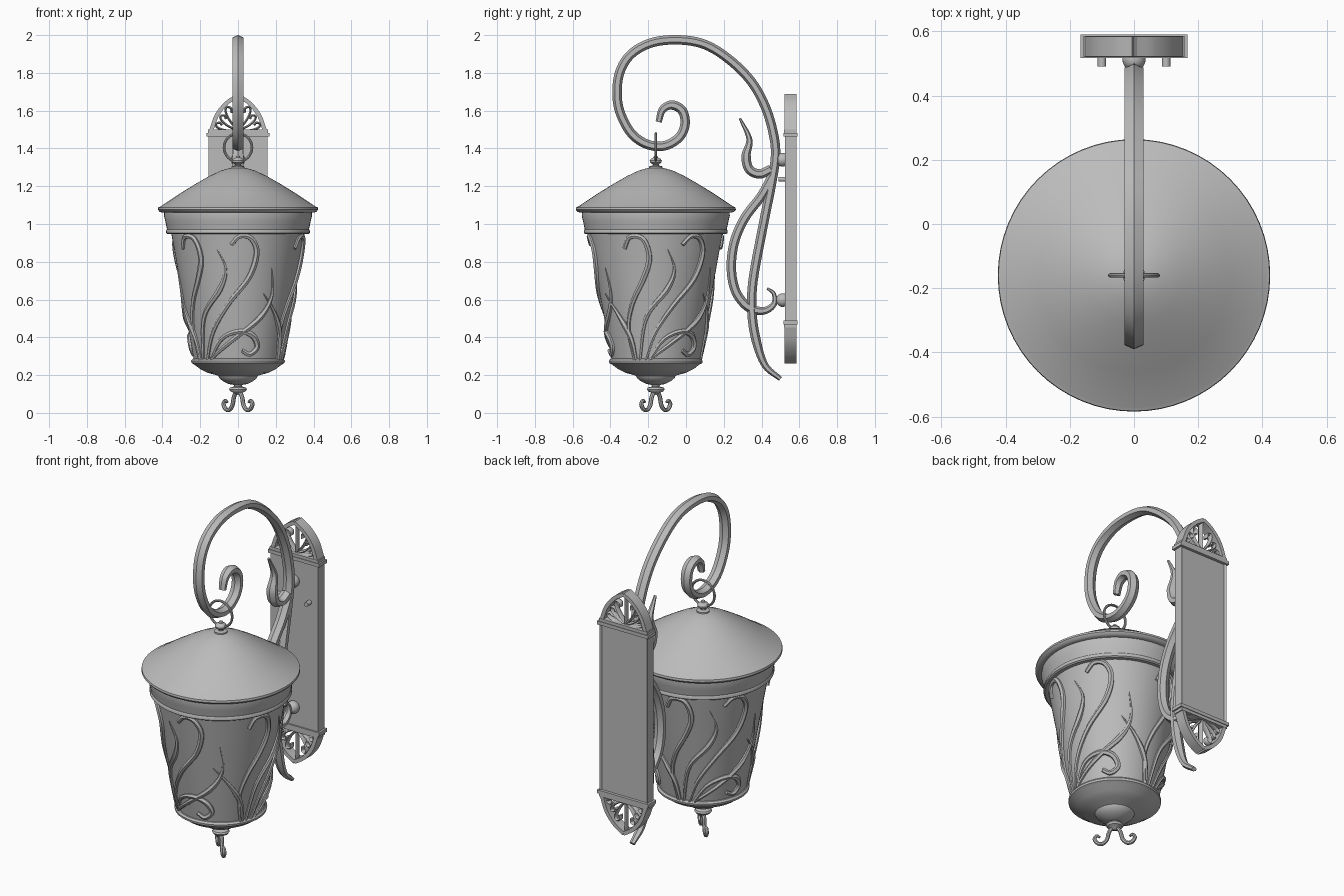
import bpy, bmesh, math
from mathutils import Vector, Matrix

old = bpy.data.objects.get("Cube")
if old:
    bpy.data.objects.remove(old)

metal = bpy.data.materials.new("grey_metal")
metal.use_nodes = True
GREY = (0.5, 0.5, 0.5, 1)
metal.diffuse_color = GREY
metal.node_tree.nodes["Principled BSDF"].inputs["Base Color"].default_value = GREY

AXIS = Vector((0, -0.16, 0))      # vertical axis of the lantern
PLATE_Y, PLATE_Z = 0.553, 0.975   # centre of the wall plate
X, Y, Z = Vector((1, 0, 0)), Vector((0, 1, 0)), Vector((0, 0, 1))


def finish(name, bm, angle=40):
    """Turn a bmesh into a named, shaded object."""
    bmesh.ops.recalc_face_normals(bm, faces=bm.faces)
    mesh = bpy.data.meshes.new(name)
    bm.to_mesh(mesh)
    bm.free()
    mesh.materials.append(metal)
    ob = bpy.data.objects.new(name, mesh)
    bpy.context.collection.objects.link(ob)
    bpy.ops.object.select_all(action='DESELECT')
    ob.select_set(True)
    bpy.context.view_layer.objects.active = ob
    bpy.ops.object.shade_smooth_by_angle(angle=math.radians(angle))
    return ob


def smooth_path(points, steps):
    """Catmull-Rom curve through the points."""
    pts = [Vector(p) for p in points]
    pts = [2 * pts[0] - pts[1]] + pts + [2 * pts[-1] - pts[-2]]
    out = []
    for a, b, c, d in zip(pts, pts[1:], pts[2:], pts[3:]):
        for i in range(steps):
            t = i / steps
            out.append(b + (c - a) * t / 2 + (a * 2 - b * 5 + c * 4 - d) * t * t / 2
                       + (b * 3 - a - c * 3 + d) * t ** 3 / 2)
    return out + [pts[-2]]


def add_sweep(bm, path, side, section, start=1, end=1, fade=0.3):
    """Sweep a section along a path; side(p) is the section's first axis."""
    rings, last = [], len(path) - 1
    for i, p in enumerate(path):
        t = (path[min(i + 1, last)] - path[max(i - 1, 0)]).normalized()
        u = side(p)
        v = u.cross(t).normalized()
        f = i / last
        k = (start + (1 - start) * min(1, f / fade)) * (end + (1 - end) * min(1, (1 - f) / fade))
        rings.append([bm.verts.new(p + (u * a + v * b) * k) for a, b in section])
    n = len(section)
    for r, q in zip(rings, rings[1:]):
        for j in range(n):
            bm.faces.new((r[j], r[(j + 1) % n], q[(j + 1) % n], q[j]))
    bm.faces.new(rings[0])
    bm.faces.new(rings[-1])


def oval(a, b, n=8):
    return [(a * math.cos(math.tau * i / n), b * math.sin(math.tau * i / n)) for i in range(n)]


def lathe(name, profile, segments=64, angle=35):
    bm = bmesh.new()
    vs = [bm.verts.new(AXIS + Vector((r, 0, z))) for r, z in profile]
    edges = [bm.edges.new(e) for e in zip(vs, vs[1:])]
    bmesh.ops.spin(bm, geom=vs + edges, cent=AXIS, axis=Z, angle=math.tau,
                   steps=segments, use_merge=True)
    bmesh.ops.remove_doubles(bm, verts=bm.verts, dist=0.0002)
    return finish(name, bm, angle)


def box(bm, centre, size):
    return bmesh.ops.create_cube(bm, size=1, matrix=Matrix.Translation(centre)
                                 @ Matrix.Diagonal((*size, 1)))["verts"]


# Lantern body
lathe("roof", [(0, 1.3), (.04, 1.297), (.09, 1.283), (.15, 1.255), (.22, 1.215), (.3, 1.166),
               (.41, 1.093), (.422, 1.088), (.424, 1.076), (.415, 1.065), (.4, 1.06), (0, 1.06)])
lathe("collar", [(.39, 1.065), (.392, 1.045), (.384, 1.01), (.376, .972), (.38, .966),
                 (.38, .952), (.372, .946), (.34, .946)])
lathe("shade", [(.355, .96), (.232, .27)])
lathe("base_dish", [(.225, .29), (.24, .286), (.248, .276), (.246, .264), (.23, .255), (.2, .232),
                    (.16, .212), (.115, .2), (.105, .196), (.1, .185), (.08, .168), (.05, .153),
                    (.022, .148), (.02, .14), (.042, .134), (.047, .125), (.04, .114),
                    (.02, .106), (.012, .1), (0, .095)])
lathe("roof_finial", [(.035, 1.29), (.035, 1.305), (.016, 1.31), (.016, 1.316), (.03, 1.325),
                      (.032, 1.335), (.026, 1.345), (.012, 1.352), (.01, 1.36), (0, 1.36)], 24)

# Hanging ring
bm = bmesh.new()
hub = AXIS + Z * 1.405
ring = [hub + (X * math.cos(a) + Z * math.sin(a)) * .074
        for a in (math.tau * i / 40 for i in range(41))]
add_sweep(bm, ring, lambda p: Y, oval(.007, .007))
finish("hanging_ring", bm)

# Curled hooks below the lantern
bm = bmesh.new()
for s in (1, -1):
    out = Vector((s, -s, 0)).normalized()
    pts = [(.01, .115), (.03, .085), (.042, .04), (.065, .016), (.092, .02),
           (.108, .046), (.096, .066), (.08, .056)]
    path = smooth_path([AXIS + out * r + Z * z for r, z in pts], 5)
    add_sweep(bm, path, lambda p: out.cross(Z), oval(.012, .011), end=.6)
finish("bottom_hooks", bm)

# Leaf scrolls on the shade: (degrees from the front, height), repeated three times
LEAVES = {
    "tall_hook": [(-43, .28), (-31, .42), (-11, .57), (10, .71), (17, .84), (12, .92), (2, .935), (-6, .89)],
    "side_hook": [(-59, .28), (-63, .44), (-56, .57), (-42, .71), (-36, .82), (-41, .92), (-53, .93), (-59, .87)],
    "middle_leaf": [(-51, .28), (-41, .5), (-19, .65), (-12, .76), (-19, .865)],
    "long_leaf": [(-38, .28), (-5, .39), (24, .5), (37, .62), (34, .77)],
    "back_leaf": [(64, .28), (59, .4), (45, .52), (27, .63)],
    "low_scroll": [(-36, .29), (-20, .39), (0, .43), (17, .41), (24, .35), (15, .31), (5, .33)],
}


def on_shade(deg, z):
    a = math.radians(deg - 90)
    r = .236 + (z - .28) * .178
    return AXIS + Vector((r * math.cos(a), r * math.sin(a), z))


def outward(p):
    return Vector((p.x, p.y - AXIS.y, 0)).normalized()


for leaf, pts in LEAVES.items():
    bm = bmesh.new()
    hook = "leaf" not in leaf
    for turn in (0, 120, 240):
        path = [on_shade(q.x, q.y) for q in smooth_path([(d + turn, z, 0) for d, z in pts], 7)]
        add_sweep(bm, path, outward, oval(.017, .017, 6), start=.5, end=.7 if hook else .12, fade=.5)
    finish(leaf, bm)

# Wrought arm and its scrolls, drawn in the side plane as (y, z)
ARM = {
    "main_arm": [(.5, .18), (.42, .25), (.375, .37), (.35, .52), (.355, .7), (.41, 1), (.45, 1.2),
                 (.474, 1.36), (.462, 1.48), (.42, 1.62), (.345, 1.755), (.23, 1.87), (.1, 1.95),
                 (-.04, 1.975), (-.18, 1.96), (-.29, 1.9), (-.35, 1.805), (-.365, 1.685),
                 (-.345, 1.58), (-.285, 1.475), (-.2, 1.42), (-.11, 1.415), (-.035, 1.46),
                 (-.005, 1.53), (-.02, 1.6), (-.075, 1.63), (-.125, 1.605), (-.145, 1.54)],
    "lower_scroll": [(.455, 1.25), (.4, 1.15), (.31, 1.03), (.255, .9), (.24, .76), (.265, .64),
                     (.33, .56), (.41, .54), (.465, .575), (.465, .63), (.43, .66)],
    "upper_leaf": [(.45, 1.29), (.39, 1.265), (.335, 1.29), (.318, 1.36), (.335, 1.45), (.285, 1.56)],
}
RIDGED = [(.029, .012), (0, .025), (-.029, .012), (-.029, -.012), (0, -.025), (.029, -.012)]
for name, pts in ARM.items():
    bm = bmesh.new()
    path = smooth_path([(0, y, z) for y, z in pts], 6)
    main = name == "main_arm"
    add_sweep(bm, path, lambda p: X, RIDGED, start=.5 if main else 1,
              end=.65 if main else .25, fade=.08 if main else .4)
    finish(name, bm, 25)

# Wall plate with a recessed back
bm = bmesh.new()
box(bm, (0, PLATE_Y + .002, PLATE_Z), (.31, .06, 1))
bm.normal_update()
back = [f for f in bm.faces if f.normal.y > .9]
bmesh.ops.inset_region(bm, faces=back, thickness=.012, depth=-.012)
finish("wall_plate", bm)

# Bands, pointed arches and fan tracery at both ends of the plate
bands, arches, fans = bmesh.new(), bmesh.new(), bmesh.new()
FRAME = [(.031, .011), (-.031, .011), (-.031, -.011), (.031, -.011)]
for end in (1, -1):
    def at(x, h):
        return Vector((x, PLATE_Y, PLATE_Z + end * h))
    box(bands, at(0, .497), (.334, .074, .02))
    box(bands, at(0, .515), (.315, .066, .018))
    add_sweep(fans, [at(0, .5), at(0, .6), at(0, .7)], lambda p: Y, oval(.02, .007, 6))
    for side in (1, -1):
        path = smooth_path([at(side * x, h) for x, h in
                            ((0, .704), (.06, .665), (.112, .6), (.145, .51))], 6)
        add_sweep(arches, path, lambda p: Y, FRAME)
        # Stems that fan out and end in small curls
        for deg, size in ((14, .125), (38, .125), (62, .145)):
            c, s = math.cos(math.radians(deg)), math.sin(math.radians(deg))
            stem = [(.1, 0), (.5, .08), (.85, .06), (.98, -.06), (.86, -.17), (.72, -.1)]
            path = smooth_path([at(side * size * (f * c + g * s), .515 + size * (f * s - g * c))
                                for f, g in stem], 4)
            add_sweep(fans, path, lambda p: Y, oval(.018, .007, 6))
finish("plate_bands", bands)
finish("plate_arches", arches)
finish("arch_tracery", fans)

# Ball mounts and screw pegs between the arm and the plate
bm = bmesh.new()
TURN = Matrix.Rotation(math.pi / 2, 4, 'X')
for z in (1.34, .597):
    bmesh.ops.create_uvsphere(bm, u_segments=24, v_segments=14, radius=.036,
                              matrix=Matrix.Translation((0, .512, z)))
for x in (.1, -.1):
    bmesh.ops.create_cone(bm, cap_ends=True, segments=16, radius1=.013, radius2=.013, depth=.05,
                          matrix=Matrix.Translation((x, .515, 1.237)) @ TURN)
finish("mounts_and_pegs", bm)
